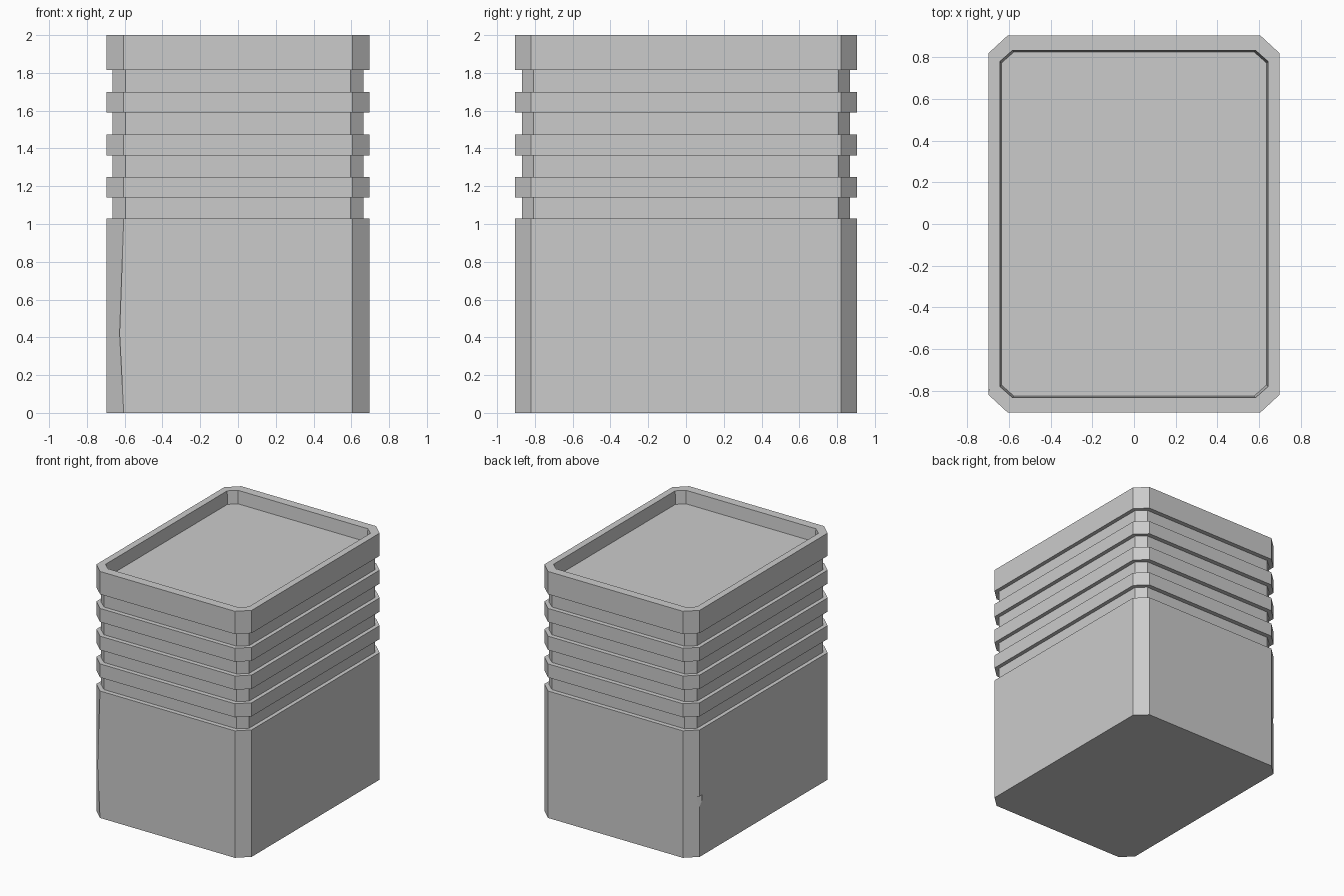
import bpy, bmesh
from mathutils import Matrix, Vector

if "Cube" in bpy.data.objects:
    bpy.data.objects.remove(bpy.data.objects["Cube"])


def octagon(bm, spec, z):
    # spec: half width, half depth, flat half width, flat half depth
    hx, hy, fx, fy = spec
    pts = [(-fx, -hy), (fx, -hy), (hx, -fy), (hx, fy),
           (fx, hy), (-fx, hy), (-hx, fy), (-hx, -fy)]
    return [bm.verts.new((x, y, z)) for x, y in pts]


OUTER = (0.697, 0.905, 0.605, 0.82)
GROOVE = (0.665, 0.868, 0.595, 0.807)
LIP = (0.643, 0.833, 0.583, 0.78)
FLOOR = (0.636, 0.825, 0.576, 0.772)

# Ribbed container profile, bottom to rim, then down into the lid recess
levels = [(OUTER, 0.0), (OUTER, 1.03)]
for low, high in [(1.03, 1.14), (1.25, 1.363), (1.475, 1.59), (1.70, 1.815)]:
    if low > 1.03:
        levels.append((OUTER, low))
    levels += [(GROOVE, low), (GROOVE, high), (OUTER, high)]
levels += [(OUTER, 2.0), (LIP, 2.0), (FLOOR, 1.895)]

bm = bmesh.new()
rings = [octagon(bm, s, z) for s, z in levels]
for a, b in zip(rings, rings[1:]):
    for i in range(8):
        j = (i + 1) % 8
        bm.faces.new((a[i], a[j], b[j], b[i]))
bm.faces.new(list(reversed(rings[0])))
bm.faces.new(rings[-1])

# Slight bulge in the front-left lower corner edge
edge = bm.edges.get((rings[0][0], rings[1][0]))
_, bulge = bmesh.utils.edge_split(edge, rings[0][0], 0.4)
bulge.co = (-0.627, -0.905, 0.42)
bmesh.ops.triangulate(bm, faces=list(bulge.link_faces))
bmesh.ops.recalc_face_normals(bm, faces=bm.faces)

mesh = bpy.data.meshes.new("ribbed_container")
bm.to_mesh(mesh)
bm.free()
body = bpy.data.objects.new("ribbed_container", mesh)
bpy.context.collection.objects.link(body)


# Small worn chips: back-left corner edge and front-left rim
def chip(name, loc, radius, depth):
    cb = bmesh.new()
    bmesh.ops.create_cone(cb, cap_ends=True, segments=5, radius1=0.004,
                          radius2=radius, depth=depth,
                          matrix=Matrix.Translation(Vector(loc)))
    cm = bpy.data.meshes.new(name)
    cb.to_mesh(cm)
    cb.free()
    cutter = bpy.data.objects.new(name, cm)
    bpy.context.collection.objects.link(cutter)
    cutter.hide_render = True
    cutter.hide_set(True)
    mod = body.modifiers.new(name, 'BOOLEAN')
    mod.operation = 'DIFFERENCE'
    mod.solver = 'EXACT'
    mod.object = cutter


chip("edge_chip_cutter", (-0.715, 0.82, 0.42), 0.045, 0.14)
chip("rim_chip_cutter", (-0.71, -0.80, 2.0), 0.03, 0.03)
